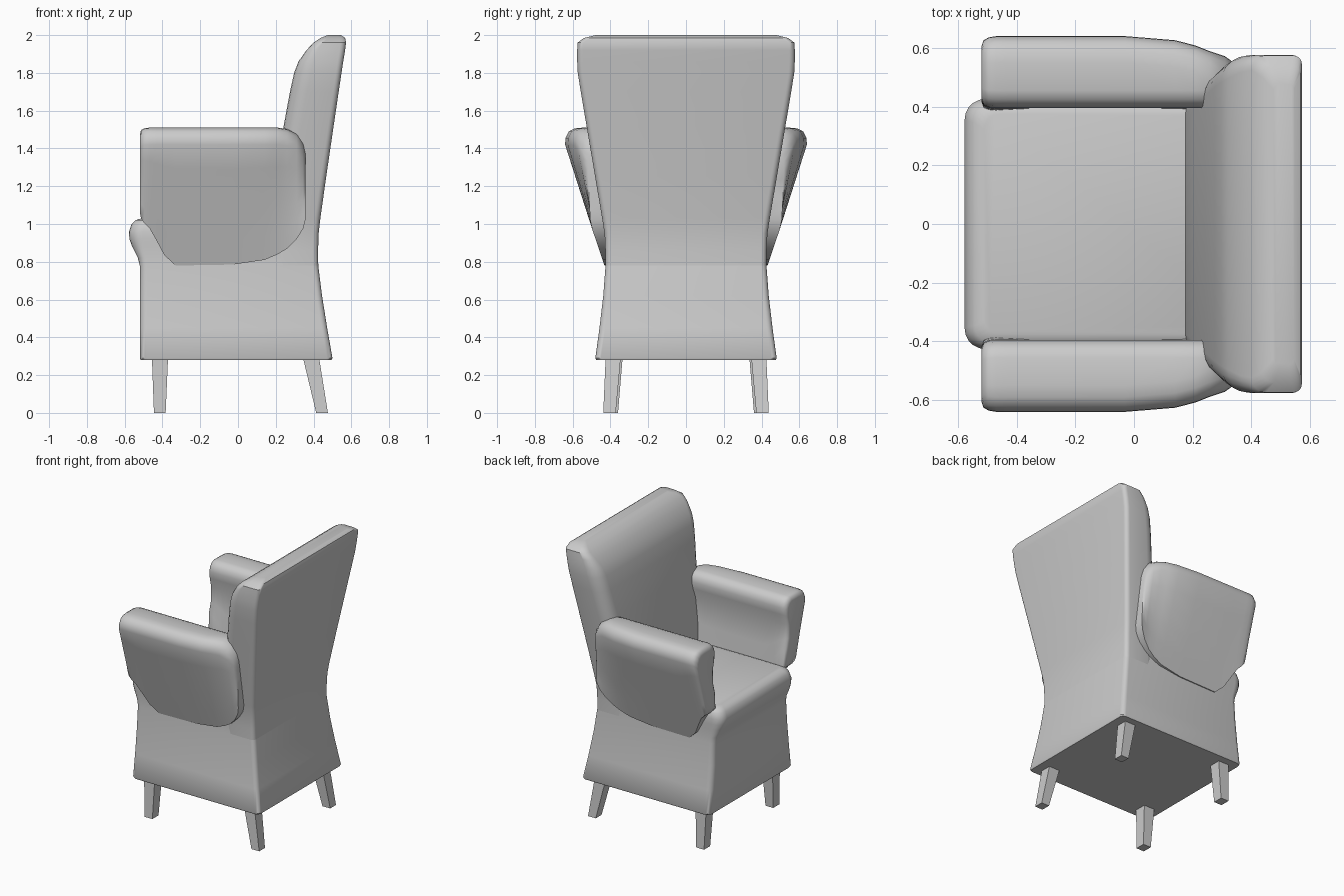
import bpy, bmesh, math


def loft(name, rings, mirror=(False, False), angle=40):
    """Skin a list of equal-length rings and cap both ends."""
    bm = bmesh.new()
    vs = [[bm.verts.new(p) for p in r] for r in rings]
    n = len(vs[0])
    for a, b in zip(vs, vs[1:]):
        for i in range(n):
            j = (i + 1) % n
            bm.faces.new((a[i], a[j], b[j], b[i]))
    bm.faces.new(vs[0])
    bm.faces.new(vs[-1])
    bmesh.ops.recalc_face_normals(bm, faces=bm.faces)
    me = bpy.data.meshes.new(name)
    bm.to_mesh(me)
    bm.free()
    ob = bpy.data.objects.new(name, me)
    bpy.context.collection.objects.link(ob)
    if any(mirror):
        m = ob.modifiers.new("Mirror", 'MIRROR')
        m.use_axis = (mirror[0], mirror[1], False)
    if angle:
        bpy.ops.object.select_all(action='DESELECT')
        ob.select_set(True)
        bpy.context.view_layer.objects.active = ob
        bpy.ops.object.shade_smooth_by_angle(angle=math.radians(angle))
    return ob


def section(z, x0, x1, y, rf, rb, seg=5):
    """Horizontal rounded rectangle; rf / rb are front and rear corner radii."""
    pts = []
    for cx, cy, r, a0 in ((x1 - rb, y - rb, rb, 0), (x0 + rf, y - rf, rf, 90),
                          (x0 + rf, rf - y, rf, 180), (x1 - rb, rb - y, rb, 270)):
        for k in range(seg + 1):
            a = math.radians(a0 + 90 * k / seg)
            pts.append((cx + r * math.cos(a), cy + r * math.sin(a), z))
    return pts


# Base and seat with the rolled front edge
loft("seat_base", [section(*s) for s in (
    (0.28, -0.515, 0.495, 0.475, 0.04, 0.03),
    (0.29, -0.52, 0.50, 0.48, 0.04, 0.03),
    (0.45, -0.52, 0.472, 0.458, 0.04, 0.03),
    (0.62, -0.52, 0.445, 0.438, 0.04, 0.03),
    (0.78, -0.52, 0.425, 0.426, 0.04, 0.03),
    (0.82, -0.53, 0.418, 0.424, 0.045, 0.03),
    (0.88, -0.56, 0.415, 0.424, 0.06, 0.03),
    (0.92, -0.575, 0.415, 0.426, 0.07, 0.03),
    (0.96, -0.577, 0.415, 0.426, 0.07, 0.03),
    (1.00, -0.563, 0.41, 0.42, 0.07, 0.03),
    (1.02, -0.543, 0.40, 0.405, 0.06, 0.03),
    (1.03, -0.51, 0.39, 0.375, 0.05, 0.03))])

# Flared backrest
loft("backrest", [section(*s) for s in (
    (0.78, 0.20, 0.425, 0.426, 0.04, 0.03),
    (0.86, 0.19, 0.424, 0.427, 0.05, 0.03),
    (0.95, 0.18, 0.427, 0.431, 0.06, 0.03),
    (1.03, 0.175, 0.436, 0.444, 0.07, 0.03),
    (1.25, 0.205, 0.467, 0.481, 0.08, 0.03),
    (1.51, 0.24, 0.505, 0.525, 0.09, 0.03),
    (1.70, 0.275, 0.533, 0.557, 0.09, 0.03),
    (1.80, 0.297, 0.548, 0.573, 0.09, 0.03),
    (1.86, 0.32, 0.557, 0.576, 0.08, 0.03),
    (1.92, 0.362, 0.567, 0.576, 0.06, 0.03),
    (1.96, 0.40, 0.572, 0.574, 0.05, 0.03),
    (1.985, 0.437, 0.567, 0.54, 0.04, 0.03),
    (2.00, 0.475, 0.545, 0.48, 0.02, 0.02))])


# Armrests: cross-sections swept from front to rear
def arm_ring(x, zb, zt, red, inset):
    def out(z):
        return 0.432 + 0.335 * (z - 0.78)
    h = zt - 0.09 - zb
    yo = min(0.64, out(zt - 0.09)) - red
    low = out(zb)
    pts = [(low, zb)]
    for f in (0.2, 0.4, 0.6, 0.8):
        pts.append((low + (yo - low) * f, zb + h * f))
    pts += [(yo, zt - 0.09), (yo - 0.002, zt - 0.055), (yo - 0.02, zt - 0.02),
            (yo - 0.05, zt - 0.004), (yo - 0.09, zt), (0.455, zt), (0.425, zt - 0.01),
            (0.403, zt - 0.035), (0.395, zt - 0.07), (0.40, zt - 0.12),
            (0.418, zt - 0.19), (0.415, zb + (zt - 0.19 - zb) * 0.65),
            (0.392, zb + (zt - 0.19 - zb) * 0.4), (0.385, zb)]
    cy = sum(p[0] for p in pts) / len(pts)
    cz = (zb + zt) / 2
    return [(x, cy + (y - cy) * (1 - inset * 3), cz + (z - cz) * (1 - inset))
            for y, z in pts]


loft("armrest", [arm_ring(*s) for s in (
    (-0.52, 1.04, 1.495, 0, 0.09),
    (-0.513, 1.02, 1.507, 0, 0.035),
    (-0.495, 1.00, 1.51, 0, 0.01),
    (-0.47, 0.98, 1.51, 0, 0),
    (-0.43, 0.91, 1.51, 0, 0),
    (-0.39, 0.835, 1.51, 0, 0),
    (-0.33, 0.78, 1.51, 0, 0),
    (-0.03, 0.785, 1.51, 0, 0),
    (0.14, 0.81, 1.51, 0.014, 0),
    (0.21, 0.84, 1.51, 0.032, 0),
    (0.26, 0.87, 1.503, 0.052, 0),
    (0.31, 0.92, 1.48, 0.065, 0),
    (0.345, 0.975, 1.435, 0.075, 0),
    (0.358, 1.02, 1.39, 0.08, 0.03))], mirror=(False, True), angle=50)


# Tapered legs
def leg(name, bottom, top):
    rings = []
    for z, (x0, x1, y0, y1) in ((0, bottom), (0.3, top)):
        rings.append([(x0, y0, z), (x1, y0, z), (x1, y1, z), (x0, y1, z)])
    loft(name, rings, mirror=(False, True), angle=0)


leg("front_leg", (-0.445, -0.383, 0.36, 0.43), (-0.456, -0.37, 0.335, 0.42))
leg("rear_leg", (0.414, 0.476, 0.372, 0.438), (0.342, 0.428, 0.345, 0.425))
